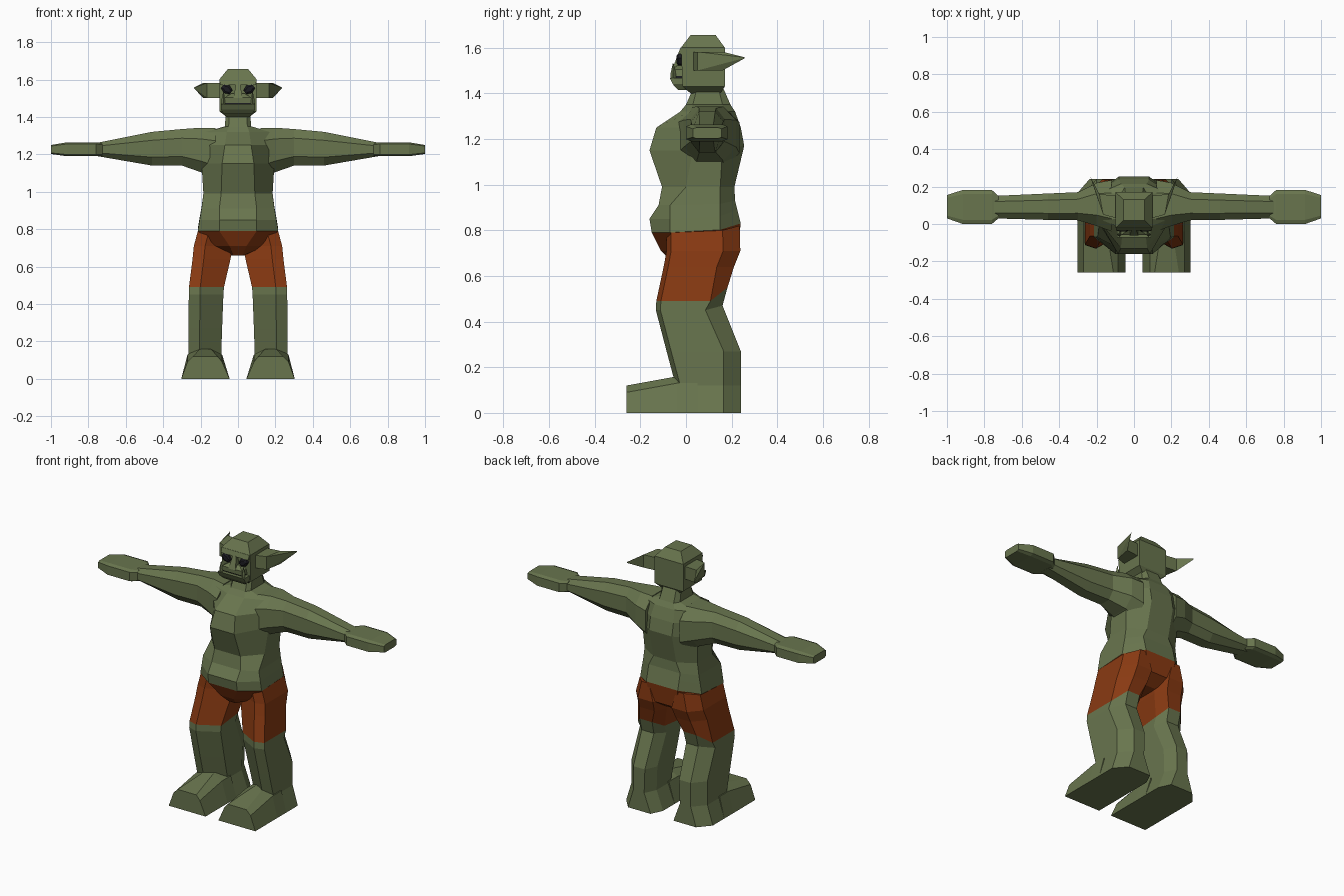
import bpy, bmesh, math
from mathutils import Vector

if "Cube" in bpy.data.objects:
    bpy.data.objects.remove(bpy.data.objects["Cube"])


def material(name, rgb):
    m = bpy.data.materials.new(name)
    m.diffuse_color = (*rgb, 1)
    m.use_nodes = True
    m.node_tree.nodes["Principled BSDF"].inputs["Base Color"].default_value = m.diffuse_color
    return m


SKIN = material("green skin", (0.14, 0.178, 0.076))
SHORTS = material("rust cloth", (0.25, 0.042, 0.006))
DARK = material("dark eye", (0.012, 0.012, 0.016))


def loft(name, rings, mats=(SKIN,), bands=None, mirror=False):
    """Skin a list of equal-length rings; bands gives a material index per span."""
    bm = bmesh.new()
    vs = [[bm.verts.new(p) for p in r] for r in rings]
    n = len(rings[0])
    for i in range(len(rings) - 1):
        for j in range(n):
            k = (j + 1) % n
            f = bm.faces.new((vs[i][j], vs[i][k], vs[i + 1][k], vs[i + 1][j]))
            f.material_index = bands[i] if bands else 0
    for ring, idx in ((vs[0], 0), (vs[-1], -1)):
        f = bm.faces.new(ring)
        f.material_index = bands[idx] if bands else 0
    bmesh.ops.recalc_face_normals(bm, faces=bm.faces)
    me = bpy.data.meshes.new(name)
    bm.to_mesh(me)
    bm.free()
    for m in mats:
        me.materials.append(m)
    ob = bpy.data.objects.new(name, me)
    bpy.context.collection.objects.link(ob)
    if mirror:
        ob.modifiers.new("mirror", 'MIRROR').use_mirror_merge = False
    return ob


def body_ring(z, xf, w, yf, ys, yt, yb, xb, lift=0):
    """Symmetric eight-sided ring; the back corners can be lifted."""
    half = [(xf, yf, z), (w, ys, z), (w, yt, z + lift * .3), (xb, yb, z + lift)]
    return half + [(-x, y, h) for x, y, h in reversed(half)]


def rect_ring(z, w, y0, y1):
    return [(-w, y0, z), (w, y0, z), (w, y1, z), (-w, y1, z)]


# Torso with hips: cloth below the waistline
loft("torso", [
    body_ring(.66, .025, .04, -.06, .0, .10, .15, .03),
    body_ring(.71, .045, .15, -.11, -.04, .15, .225, .09),
    body_ring(.79, .10, .215, -.15, -.07, .15, .24, .11, .04),
    body_ring(.85, .10, .205, -.16, -.07, .15, .225, .11, .04),
    body_ring(.91, .10, .195, -.12, -.07, .15, .215, .11, .02),
    body_ring(.99, .09, .185, -.105, .0, .15, .212, .08),
    body_ring(1.15, .085, .195, -.16, .03, .16, .255, .08, .02),
    body_ring(1.25, .07, .19, -.13, .02, .17, .24, .08),
    body_ring(1.32, .06, .17, -.025, .02, .17, .215, .07),
    body_ring(1.35, .05, .07, .0, .03, .16, .195, .05),
    body_ring(1.43, .045, .065, .035, .05, .14, .16, .045),
], (SKIN, SHORTS), [1, 1] + [0] * 8)


# Legs: cloth down to a hem that rises at the back
def leg_ring(z, x0, x1, yf, yb, lift=0, c=.075):
    return [(x0, yf + .07, z), (x1 - .06, yf, z), (x1, yf + .02, z),
            (x1, yb - c, z), (x1 - .065, yb, z + lift),
            (x0 + .035, yb, z + lift), (x0, yb - c, z + lift * .3)]


loft("leg", [
    leg_ring(.80, .06, .212, -.085, .235, .02),
    leg_ring(.71, .03, .236, -.085, .238),
    leg_ring(.64, .04, .243, -.098, .21),
    leg_ring(.49, .075, .262, -.13, .182, .06),
    leg_ring(.45, .078, .263, -.132, .16, .02),
    leg_ring(.27, .085, .265, -.085, .24),
    leg_ring(.12, .09, .266, -.045, .24),
    leg_ring(0, .045, .303, -.06, .24),
], (SKIN, SHORTS), [1, 1, 1, 0, 0, 0, 0], True)


# Feet
def foot_ring(y, h, t):
    return [(.045, y, 0), (.303, y, 0), (.27, y, h - .03), (.175 + t, y, h),
            (.175 - t, y, h), (.085, y, h - .03)]


loft("foot", [foot_ring(-.26, .12, .065), foot_ring(-.04, .16, .03),
              foot_ring(.05, .16, .03)], mirror=True)


# Arms and hands
def arm_ring(x, y0, y1, z0, z1, cut=.25):
    dy, dz = (y1 - y0) * cut, (z1 - z0) * cut
    return [(x, y0 + dy, z0), (x, y1 - dy, z0), (x, y1, z0 + dz), (x, y1, z1 - dz),
            (x, y1 - dy, z1), (x, y0 + dy, z1), (x, y0, z1 - dz), (x, y0, z0 + dz)]


loft("arm", [
    arm_ring(.12, -.04, .235, 1.07, 1.34),
    arm_ring(.20, -.01, .22, 1.105, 1.342),
    arm_ring(.30, .02, .17, 1.14, 1.335),
    arm_ring(.46, .022, .163, 1.14, 1.32),
    arm_ring(.75, .03, .15, 1.19, 1.262),
], mirror=True)
loft("hand", [
    arm_ring(.725, .03, .15, 1.192, 1.26, .12),
    arm_ring(.76, .0, .182, 1.19, 1.264, .12),
    arm_ring(.915, .0, .182, 1.19, 1.264, .12),
    arm_ring(1.0, .03, .155, 1.202, 1.25, .12),
], mirror=True)

# Head, muzzle and jaw
loft("head", [rect_ring(1.40, .06, .02, .15), rect_ring(1.43, .1, -.015, .17),
              rect_ring(1.60, .1, -.022, .17), rect_ring(1.655, .055, .02, .13)])
loft("lower_jaw", [rect_ring(1.415, .075, -.035, .04), rect_ring(1.44, .092, -.058, .04),
                   rect_ring(1.468, .092, -.072, .04)])
loft("muzzle", [rect_ring(1.475, .075, -.058, .02), rect_ring(1.505, .07, -.06, .02),
                rect_ring(1.525, .035, -.035, .02)])
loft("mouth", [rect_ring(1.466, .07, -.05, 0), rect_ring(1.477, .07, -.05, 0)], (DARK,))
loft("nose", [rect_ring(1.50, .024, -.062, 0), rect_ring(1.575, .012, -.034, 0)])
loft("brow", [rect_ring(1.572, .095, -.035, 0), rect_ring(1.60, .095, -.024, 0)])


# Tusks rising from the jaw corners
def tusk_ring(z, r):
    return [(.078 + r * math.cos(a), -.056 + r * math.sin(a), z)
            for a in (i * math.tau / 4 for i in range(4))]


loft("tusk", [tusk_ring(1.46, .012), tusk_ring(1.49, .011), tusk_ring(1.53, .002)],
     mirror=True)


# Eyes: slanted six-sided studs
def eye_ring(y, s):
    return [(.06 + s * .031 * math.cos(a), y,
             1.548 + s * (.027 * math.sin(a) + .007 * math.cos(a)))
            for a in (i * math.tau / 6 for i in range(6))]


loft("eye", [eye_ring(-.01, 1), eye_ring(-.034, 1), eye_ring(-.041, .6)],
     (DARK,), mirror=True)


# Ears: blocky base sweeping back to a point
def ear_ring(x, y0, y1, z0, z1, sweep=0):
    return [(x, y0, z0), (x + sweep, y1, z0), (x + sweep, y1, z1), (x, y0, z1)]


loft("ear", [ear_ring(.09, .03, .15, 1.50, 1.58),
             ear_ring(.165, .05, .16, 1.50, 1.582, .02),
             ear_ring(.232, .25, .256, 1.553, 1.558, .003)], mirror=True)
